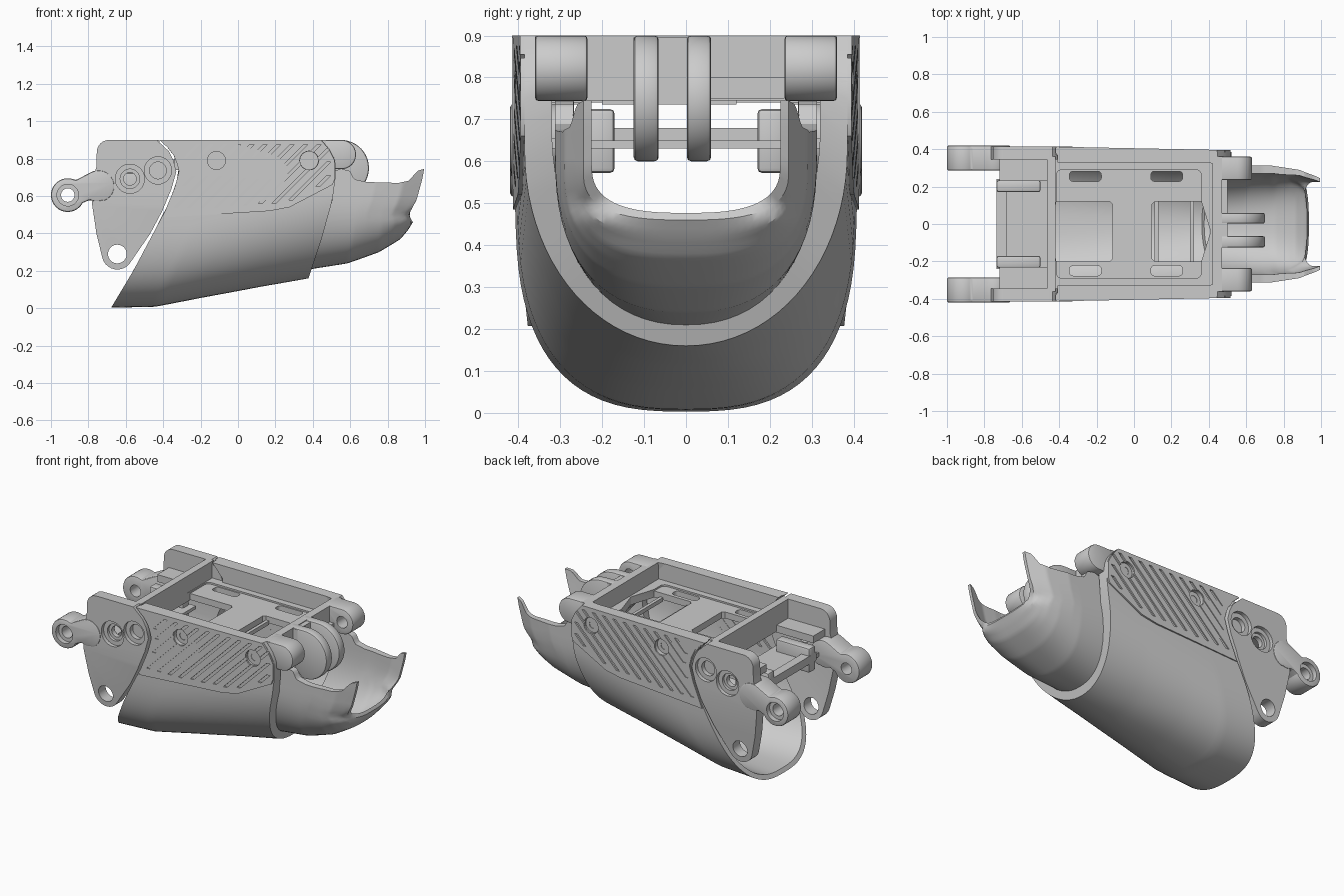
import bpy, bmesh, math
from math import sin, cos, pi, radians

if "Cube" in bpy.data.objects:
    bpy.data.objects.remove(bpy.data.objects["Cube"])


def table(x, pts):
    """Piecewise linear lookup."""
    if x <= pts[0][0]:
        return pts[0][1]
    for (a, p), (b, q) in zip(pts, pts[1:]):
        if x <= b:
            return p + (q - p) * (x - a) / (b - a)
    return pts[-1][1]


def add(name, verts, faces):
    me = bpy.data.meshes.new(name)
    me.from_pydata(verts, [], faces)
    bm = bmesh.new()
    bm.from_mesh(me)
    bmesh.ops.recalc_face_normals(bm, faces=bm.faces)
    bm.to_mesh(me)
    bm.free()
    ob = bpy.data.objects.new(name, me)
    bpy.context.collection.objects.link(ob)
    return ob


def prism(name, pts, a, b, axis='y'):
    """Extrude an outline: (x,z) along y, or (x,y) along z."""
    n = len(pts)
    put = (lambda p, d: (p[0], d, p[1])) if axis == 'y' else (lambda p, d: (p[0], p[1], d))
    verts = [put(p, d) for d in (a, b) for p in pts]
    faces = [list(range(n)), list(range(n, 2 * n))]
    faces += [[i, (i + 1) % n, n + (i + 1) % n, n + i] for i in range(n)]
    return add(name, verts, faces)


def box(name, x0, x1, y0, y1, z0, z1):
    return prism(name, [(x0, z0), (x1, z0), (x1, z1), (x0, z1)], y0, y1)


def arc(x, z, r, a0, a1, n=16):
    return [(x + r * cos(radians(a0 + (a1 - a0) * i / n)),
             z + r * sin(radians(a0 + (a1 - a0) * i / n))) for i in range(n + 1)]


def disc(x, z, r, a, b):
    return prism("cutter", arc(x, z, r, 0, 360, 32)[:-1], a, b)


def rounded(x0, x1, y0, y1, r):
    return (arc(x1 - r, y1 - r, r, 0, 90, 6) + arc(x0 + r, y1 - r, r, 90, 180, 6) +
            arc(x0 + r, y0 + r, r, 180, 270, 6) + arc(x1 - r, y0 + r, r, 270, 360, 6))


def bake(ob):
    me = bpy.data.meshes.new_from_object(
        ob.evaluated_get(bpy.context.evaluated_depsgraph_get()))
    ob.modifiers.clear()
    ob.data = me


def cut(ob, cutters):
    for c in cutters:
        m = ob.modifiers.new("cut", 'BOOLEAN')
        m.operation, m.solver, m.object = 'DIFFERENCE', 'EXACT', c
    bake(ob)
    for c in cutters:
        bpy.data.objects.remove(c)


def bevel(ob, w):
    m = ob.modifiers.new("bevel", 'BEVEL')
    m.width, m.segments, m.limit_method, m.angle_limit = w, 2, 'ANGLE', radians(40)
    bake(ob)


def trough(name, nu, nv, left, right, zb, zt, w, h, e, t):
    """Thick U-shaped loft along x; every argument is a lookup table."""
    verts, faces = [], []
    for i in range(nu + 1):
        u = i / nu
        for inset in (0, table(u, t)):
            for j in range(nv + 1):
                v = 2 * j / nv - 1
                a = min(abs(v) / 0.7, 1) * pi / 2
                p = 2 / table(u, e)
                base, hh = table(u, zb) + inset * 0.85, table(u, h)
                y = (table(u, w) - inset) * sin(a) ** p
                z = base + hh * (1 - max(cos(a), 0) ** p)
                if abs(v) > 0.7:
                    z += (table(u, zt) - base - hh) * (abs(v) - 0.7) / 0.3
                x0, x1 = table(z, left), table(z, right)
                verts.append((x0 + (x1 - x0) * u, math.copysign(y, v), z))
    k = nv + 1
    for i in range(nu):
        o, q = 2 * k * i, 2 * k * (i + 1)
        for j in range(nv):
            faces += [[o + j, o + j + 1, q + j + 1, q + j],
                      [o + k + j, q + k + j, q + k + j + 1, o + k + j + 1]]
        for j in (0, nv):
            faces.append([o + j, q + j, q + k + j, o + k + j])
    for o in (0, 2 * k * nu):
        faces += [[o + j, o + j + 1, o + k + j + 1, o + k + j] for j in range(nv)]
    return add(name, verts, faces)


# Main shell
REAR = [(0, -.68), (.2, -.56), (.52, -.39), (.64, -.34), (.73, -.315), (.79, -.33), (.84, -.355), (.9, -.42)]
FRONT = [(.16, .377), (.37, .447), (.58, .505), (.69, .52), (.79, .52), (.85, .49), (.9, .447)]
SCREWS = [(-.115, .79), (.38, .79)]
shell = trough("main_shell", 36, 60, REAR, FRONT,
               [(0, .003), (.22, .008), (.45, .058), (.74, .115), (1, .16)], [(0, .9)],
               [(0, .407), (1, .385)], [(0, .52), (1, .47)], [(0, 2.8), (1, 2.05)],
               [(0, .028), (.8, .045), (1, .065)])
cut(shell, [disc(x, z, r, s * d, s * .5) for x, z in SCREWS for s in (-1, 1)
            for r, d in ((.048, .378), (.024, .36))])

# Front scoop guard
trough("front_guard", 48, 48, [(.2, .36), (.37, .42), (.58, .48), (.74, .5)],
       [(.42, .93), (.46, .935), (.5, .912), (.58, .955), (.69, .985), (.74, .995)],
       [(0, .205), (.38, .24), (.67, .3), (.88, .37), (.96, .42), (1, .46)],
       [(0, .73), (.1, .745), (.2, .735), (.26, .69), (.4, .675), (.75, .67), (.86, .682), (.93, .735), (1, .745)],
       [(0, .312), (.5, .312), (.8, .29), (1, .245)], [(0, .4), (.5, .36), (.88, .22), (1, .12)],
       [(0, 2.2), (1, 2.8)], [(0, .045), (.6, .04), (1, .02)])

# Raised side panels with slanted grooves
LOW = [(-.4, .485), (.17, .52), (.275, .54), (.505, .66)]
for s in (-1, 1):
    outline = (LOW + [(x - .003, z) for z, x in FRONT[3:]] +
               [(x + .004, z) for z, x in reversed(REAR[3:])])
    panel = prism("side_panel", outline, s * .36, s * .405)
    cutters = [disc(x, z, .05, s * .3, s * .5) for x, z in SCREWS]
    for i in range(14):
        c = -.56 + .072 * i
        x0 = next(c + k * .01 for k in range(60)
                  if c + k * .01 > table(.54 + k * .01, REAR) + .025
                  and .54 + k * .01 > table(c + k * .01, LOW) + .035)
        z0 = .54 + x0 - c
        d = min(.875 - z0, .475 - x0)
        if d > .03:
            cutters.append(prism("cutter", [(x0, z0), (x0 + .022, z0), (x0 + d + .022, z0 + d),
                                            (x0 + d, z0 + d)], s * .3, s * .5))
    cut(panel, cutters)
    for v in panel.data.vertices:
        v.co.y -= s * .02 * v.co.x

# Rear brackets, tapered inward toward the bottom, and their link arms
for s in (-1, 1):
    outline = (arc(-.69, .835, .065, 90, 180, 6) + [(-.757, .755), (-.78, .69), (-.78, .555), (-.757, .4)] +
               arc(-.645, .29, .083, 195, 325, 10) +
               [(-.47, .398), (-.405, .52), (-.355, .64), (-.33, .73), (-.345, .79), (-.37, .84), (-.435, .9)])
    br = prism("rear_bracket", outline, s * .345, s * .415)
    cut(br, [disc(x, z, r, s * d, s * .5) for x, z, r, d in
             ((-.578, .692, .078, .392), (-.578, .692, .052, .375), (-.578, .692, .034, .2),
              (-.428, .737, .073, .392), (-.428, .737, .045, .365), (-.645, .29, .05, .2))])
    bm = bmesh.new()
    bm.from_mesh(br.data)
    bmesh.ops.bisect_plane(bm, geom=bm.verts[:] + bm.edges[:] + bm.faces[:],
                           plane_co=(0, 0, .55), plane_no=(0, 0, 1))
    for v in bm.verts:
        v.co.y -= s * max(0, .55 - v.co.z) * .11
    bm.to_mesh(br.data)
    bm.free()
    arm = prism("link_arm", arc(-.91, .605, .09, 62, 332, 28) + arc(-.755, .65, .08, -118, -70, 4) +
                arc(-.745, .653, .085, -70, 120, 16), s * .285, s * .42)
    bevel(arm, .01)
    cut(arm, [disc(-.91, .605, .058, s * .39, s * .5), disc(-.91, .605, .036, s * .2, s * .5)])

# Cross brace between the brackets
box("brace_plate", -.72, -.46, -.24, .24, .63, .65)
box("brace_rear_bar", -.735, -.68, -.24, .24, .63, .68)
for s in (-1, 1):
    bevel(box("brace_tab", -.735, -.5, s * .17, s * .235, .572, .725), .012)
    box("brace_side", -.72, -.44, s * .23, s * .35, .735, .78)
    box("brace_foot", -.72, -.6, s * .22, s * .35, .63, .655)

# Top tray: pierced floor, end walls and side rails
tray = box("tray_floor", -.45, .45, -.36, .36, .745, .795)
holes = [[(-.44, -.08), (-.415, -.2), (-.13, -.2), (-.115, -.185), (-.115, .105), (-.13, .12), (-.415, .12), (-.44, 0)],
         [(.41, -.04), (.36, .12), (.11, .12), (.095, .105), (.095, -.185), (.11, -.2), (.36, -.2)]]
holes += [rounded(x - .085, x + .085, y - .027, y + .027, .02) for x in (-.26, .175) for y in (-.25, .255)]
cut(tray, [prism("cutter", p, .6, 1, 'z') for p in holes] +
    [prism("cutter", rounded(-.415, .36, -.29, .29, .03), .785, 1, 'z')])
box("tray_rear_wall", -.465, -.42, -.36, .36, .74, .9)
box("tray_front_wall", .42, .47, -.36, .36, .745, .9)
for x in (.11, .3):
    box("strap_rib", x, x + .02, -.2, .12, .735, .76)
for s in (-1, 1):
    rail = prism("tray_rail", [(-.41, .9), (-.34, .82), (-.34, .74), (.5, .74), (.5, .82), (.447, .9)],
                 s * .33, s * .375)

# Front hinge: two outer ears and a central fork
for s in (-1, 1):
    ear = prism("hinge_ear", arc(.553, .822, .078, -90, 90, 18) + [(.43, .9), (.43, .744)], s * .235, s * .36)
    bevel(ear, .008)
    cut(ear, [disc(.555, .82, .036, s * .2, s * .345)])
for y0, y1 in ((-.125, -.065), (.002, .06)):
    bevel(prism("hinge_fork", arc(.55, .75, .15, -100, 90, 24) + [(.43, .9), (.43, .72)], y0, y1), .01)
box("fork_bridge", .43, .5, -.125, .06, .735, .895)
box("hinge_block", .44, .5, .06, .235, .75, .8)

# Smooth shading with crisp edges
bpy.ops.object.select_all(action='SELECT')
bpy.context.view_layer.objects.active = shell
bpy.ops.object.shade_smooth_by_angle(angle=radians(30))
